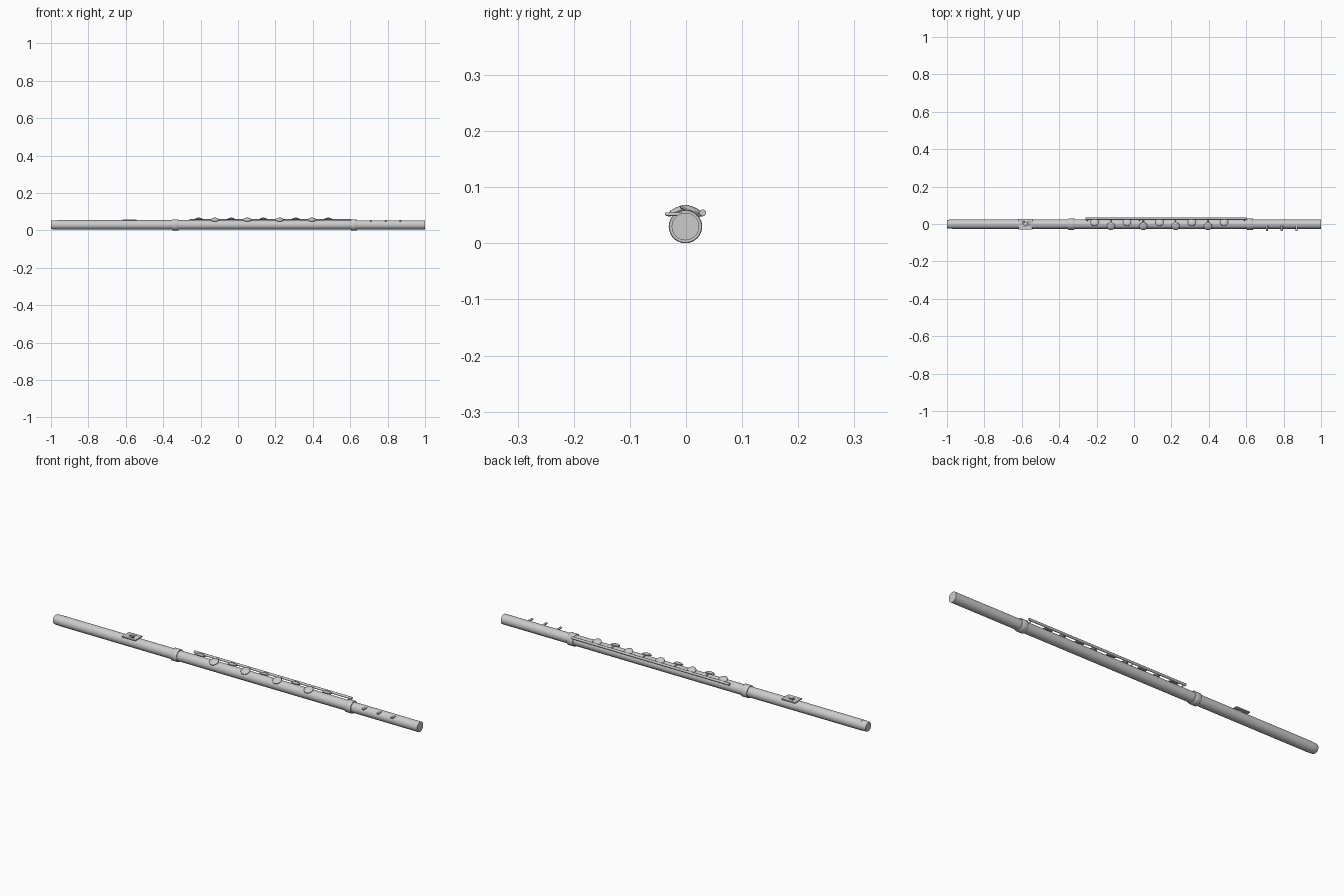
import bpy, bmesh, math
from mathutils import Vector, Matrix

if "Cube" in bpy.data.objects:
    bpy.data.objects.remove(bpy.data.objects["Cube"])

CY, CZ = -0.001, 0.03          # tube axis
ROD_Y, ROD_Z = 0.030, 0.0545   # key rod axis


def add_mesh(name, bm):
    bmesh.ops.recalc_face_normals(bm, faces=bm.faces)
    me = bpy.data.meshes.new(name)
    bm.to_mesh(me)
    bm.free()
    ob = bpy.data.objects.new(name, me)
    bpy.context.collection.objects.link(ob)
    bpy.ops.object.select_all(action='DESELECT')
    ob.select_set(True)
    bpy.context.view_layer.objects.active = ob
    bpy.ops.object.shade_smooth_by_angle(angle=math.radians(35))
    return ob


def lathe(name, profile, matrix, n=40):
    """Revolve (radius, height) points about local z, then place."""
    bm = bmesh.new()
    rings = [[bm.verts.new((r * math.cos(2 * math.pi * i / n), r * math.sin(2 * math.pi * i / n), h))
              for i in range(n)] for r, h in profile]
    for a, b in zip(rings, rings[1:]):
        for i in range(n):
            j = (i + 1) % n
            bm.faces.new((a[i], a[j], b[j], b[i]))
    bm.faces.new(rings[0])
    bm.faces.new(rings[-1])
    bm.transform(matrix)
    return add_mesh(name, bm)


def along(p, q):
    d = Vector(q) - Vector(p)
    return Matrix.Translation(p) @ d.to_track_quat('Z', 'Y').to_matrix().to_4x4(), d.length


def rod(name, p, q, r, n=16):
    m, length = along(p, q)
    return lathe(name, [(r, 0), (r, length)], m, n)


def tube(name, pts):
    """Lathe along the x axis from (radius, x) points."""
    m, _ = along((0, CY, CZ), (1, CY, CZ))
    return lathe(name, pts, m, 48)


def box(name, centre, size, bevel):
    bm = bmesh.new()
    bmesh.ops.create_cube(bm, size=1, matrix=Matrix.Translation(centre) @ Matrix.Diagonal((*size, 1)))
    bmesh.ops.bevel(bm, geom=bm.edges[:], offset=bevel, segments=2, affect='EDGES', profile=0.5)
    return add_mesh(name, bm)


# Tube sections
tube("crown", [(0.0215, -1), (0.0235, -0.994), (0.0245, -0.972), (0.0245, -0.968)])
tube("head_joint", [(0.025, -0.968), (0.025, -0.335)])
tube("body", [(0.025, -0.335), (0.025, 0.615)])
tube("foot_joint", [(0.0245, 0.615), (0.0245, 1.0)])
for name, x in (("head_ring", -0.335), ("foot_ring", 0.62)):
    tube(name, [(0.0285, x - 0.017), (0.0298, x - 0.015), (0.0298, x + 0.015), (0.0285, x + 0.017)])

# Lip plate with blow hole
plate = box("lip_plate", (-0.58, CY, 0.0555), (0.075, 0.056, 0.006), 0.0015)
cutter = rod("blow_hole_cutter", (-0.58, CY, 0.04), (-0.58, CY, 0.08), 0.011, 32)
cutter.hide_render = True
cutter.hide_viewport = True
mod = plate.modifiers.new("blow_hole", 'BOOLEAN')
mod.operation = 'DIFFERENCE'
mod.object = cutter

# Rod with supporting posts
rod("key_rod", (-0.26, ROD_Y, ROD_Z), (0.605, ROD_Y, ROD_Z), 0.006)
for i, x in enumerate((-0.25, 0.03, 0.31, 0.59)):
    rod(f"post_{i}", (x, CY + 0.014, CZ + 0.014), (x, ROD_Y, ROD_Z), 0.003, 10)

# Domed keys, alternately leaning to the back and front
cup = [(0.019, 0), (0.022, 0.0015), (0.022, 0.004), (0.0195, 0.0065),
       (0.015, 0.009), (0.009, 0.0107), (0.003, 0.0113)]
for i in range(9):
    x = -0.21 + i * 0.0865
    lean = math.radians(-22 if i % 2 == 0 else 22)
    place = Matrix.Translation((x, CY, CZ)) @ Matrix.Rotation(lean, 4, 'X')
    lathe(f"key_{i}", cup, place @ Matrix.Translation((0, 0, 0.0265)), 32)
    rod(f"key_arm_{i}", place @ Vector((0, 0, 0.031)), (x, ROD_Y, ROD_Z), 0.0028, 10)

# Foot levers
for i, x in enumerate((0.71, 0.79, 0.868)):
    box(f"foot_lever_{i}", (x, CY - 0.021, 0.052), (0.011, 0.03, 0.006), 0.0015)
